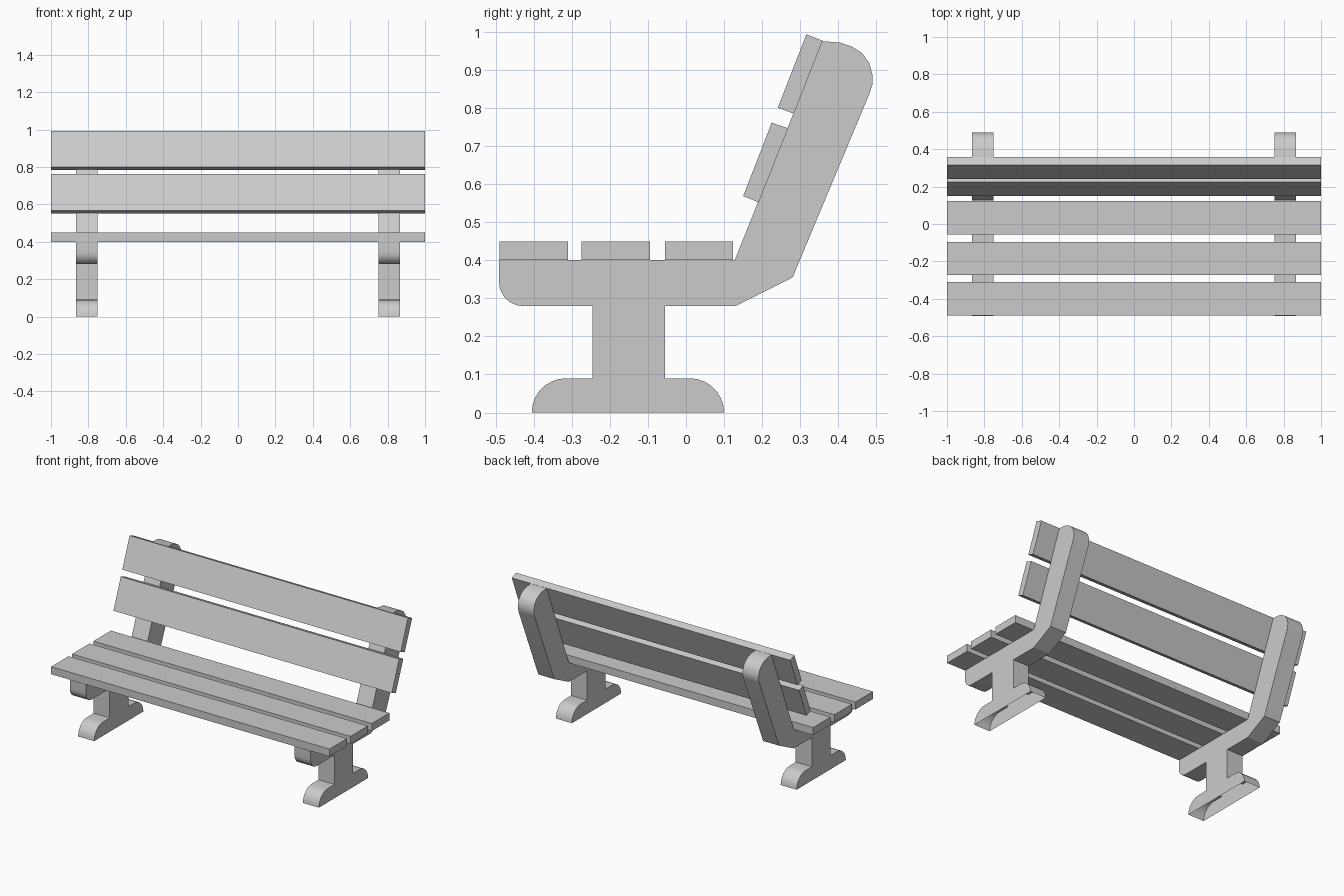
import bpy, bmesh
from math import cos, sin, radians

if "Cube" in bpy.data.objects:
    bpy.data.objects.remove(bpy.data.objects["Cube"])


def arc(cy, cz, ry, rz, a0, a1, n=7):
    angles = [radians(a0 + (a1 - a0) * i / n) for i in range(n + 1)]
    return [(cy + ry * cos(a), cz + rz * sin(a)) for a in angles]


def prism(name, profile, x0, x1, open_bottom=False, smooth=False):
    """Extrude a (y, z) profile along x."""
    bm = bmesh.new()
    a = [bm.verts.new((x0, y, z)) for y, z in profile]
    b = [bm.verts.new((x1, y, z)) for y, z in profile]
    bm.faces.new(a)
    bm.faces.new(b[::-1])
    n = len(profile)
    for i in range(n):
        j = (i + 1) % n
        if open_bottom and profile[i][1] < 1e-4 and profile[j][1] < 1e-4:
            continue
        bm.faces.new((a[j], a[i], b[i], b[j]))
    bmesh.ops.recalc_face_normals(bm, faces=bm.faces[:])
    mesh = bpy.data.meshes.new(name)
    bm.to_mesh(mesh)
    bm.free()
    obj = bpy.data.objects.new(name, mesh)
    bpy.context.collection.objects.link(obj)
    if smooth:
        bpy.ops.object.select_all(action='DESELECT')
        bpy.context.view_layer.objects.active = obj
        obj.select_set(True)
        bpy.ops.object.shade_smooth_by_angle(angle=radians(25))
    return obj


# Side support: foot, post, seat arm and leaning backrest in one outline
support = (
    arc(-0.315, 0, 0.09, 0.09, 180, 90)
    + [(-0.245, 0.09), (-0.245, 0.28)]
    + arc(-0.43, 0.345, 0.061, 0.065, 270, 180)
    + [(-0.491, 0.40), (0.128, 0.40), (0.358, 0.975),
       (0.405, 0.971), (0.435, 0.961), (0.462, 0.944), (0.481, 0.918),
       (0.49, 0.885), (0.489, 0.86), (0.482, 0.838),
       (0.28, 0.355), (0.13, 0.28), (-0.055, 0.28), (-0.055, 0.09)]
    + arc(0.01, 0, 0.09, 0.09, 90, 0)
)
for side, x0 in (("left", -0.865), ("right", 0.75)):
    prism(side + "_support", support, x0, x0 + 0.115, open_bottom=True, smooth=True)

# Seat slats
for i, y in enumerate((-0.489, -0.274, -0.055)):
    prism(f"seat_slat_{i + 1}",
          [(y, 0.40), (y + 0.179, 0.40), (y + 0.179, 0.449), (y, 0.449)], -1, 1)

# Backrest slats
prism("lower_back_slat",
      [(0.150, 0.568), (0.191, 0.552), (0.268, 0.746), (0.225, 0.761)], -1, 1)
prism("upper_back_slat",
      [(0.241, 0.800), (0.283, 0.785), (0.359, 0.976), (0.316, 0.993)], -1, 1)
